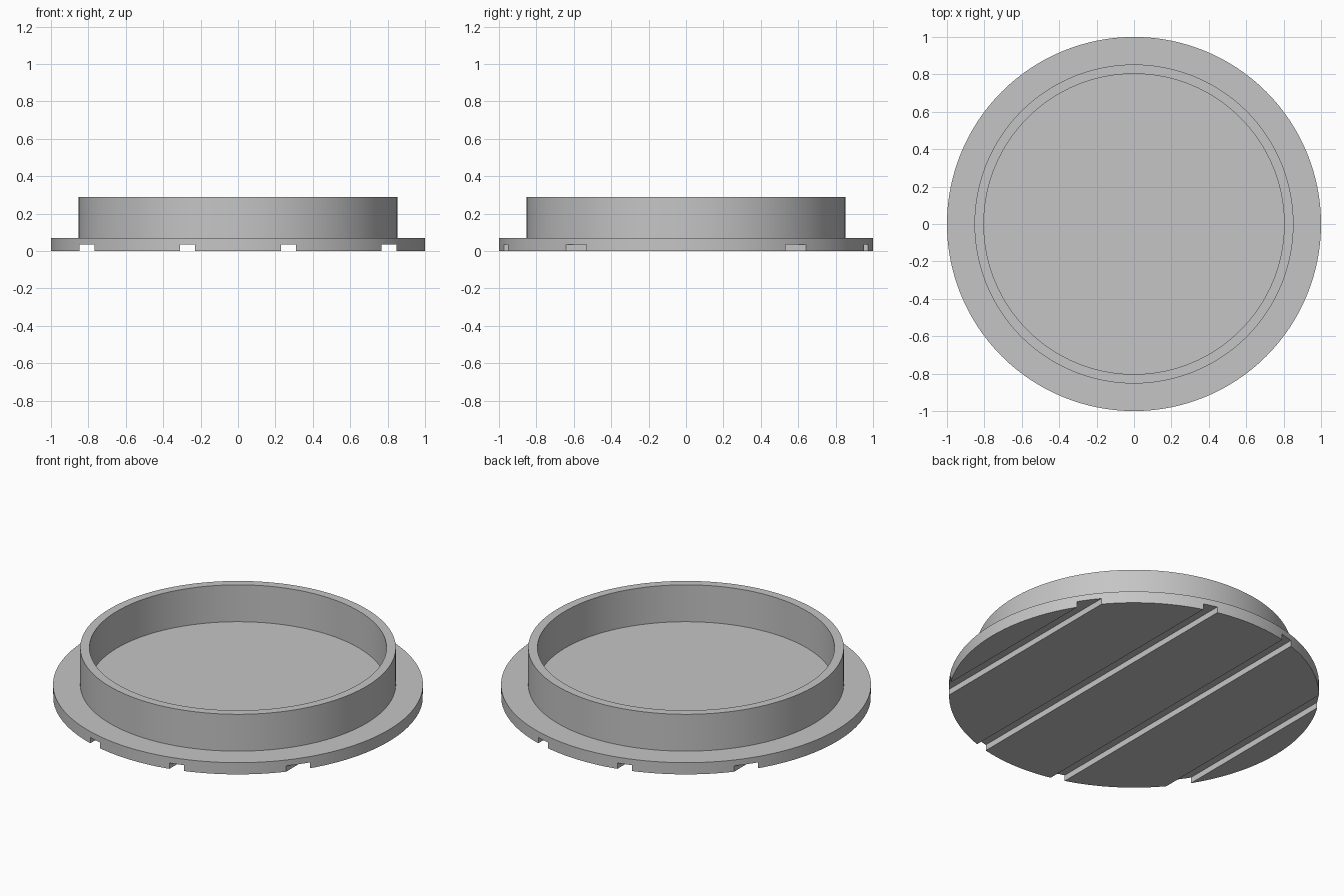
import bpy
import bmesh
import math

cube = bpy.data.objects.get("Cube")
if cube:
    bpy.data.objects.remove(cube, do_unlink=True)

SEGMENTS = 128
FLANGE_R, FLANGE_TOP = 1.0, 0.07
WALL_OUTER, WALL_INNER, WALL_TOP = 0.853, 0.803, 0.29
GROOVE_WIDTH, GROOVE_DEPTH, GROOVE_SPACING = 0.08, 0.035, 0.538

grey = bpy.data.materials.new("plain_grey")
grey.use_nodes = True
grey.diffuse_color = (0.56, 0.56, 0.56, 1)
grey.node_tree.nodes["Principled BSDF"].inputs["Base Color"].default_value = grey.diffuse_color


def add_object(name, bm):
    bmesh.ops.recalc_face_normals(bm, faces=bm.faces)
    mesh = bpy.data.meshes.new(name)
    bm.to_mesh(mesh)
    bm.free()
    mesh.materials.append(grey)
    obj = bpy.data.objects.new(name, mesh)
    bpy.context.collection.objects.link(obj)
    return obj


def lathe(name, profile):
    """Closed solid of revolution, capped flat at both profile ends."""
    bm = bmesh.new()
    rings = []
    for r, z in profile:
        angles = [2 * math.pi * i / SEGMENTS for i in range(SEGMENTS)]
        rings.append([bm.verts.new((r * math.cos(a), r * math.sin(a), z)) for a in angles])
    for low, high in zip(rings, rings[1:]):
        for i in range(SEGMENTS):
            j = (i + 1) % SEGMENTS
            bm.faces.new((low[i], low[j], high[j], high[i]))
    bm.faces.new(rings[0])
    bm.faces.new(rings[-1])
    return add_object(name, bm)


# Flanged cap: disc, raised rim wall and recessed floor
cap = lathe("flanged_cap", [
    (FLANGE_R, 0), (FLANGE_R, FLANGE_TOP),
    (WALL_OUTER, FLANGE_TOP), (WALL_OUTER, WALL_TOP),
    (WALL_INNER, WALL_TOP), (WALL_INNER, FLANGE_TOP),
])

# Four parallel grooves across the underside
bm = bmesh.new()
for k in (-1.5, -0.5, 0.5, 1.5):
    box = bmesh.ops.create_cube(bm, size=1)["verts"]
    bmesh.ops.scale(bm, vec=(GROOVE_WIDTH, 2.4, 2 * GROOVE_DEPTH), verts=box)
    bmesh.ops.translate(bm, vec=(k * GROOVE_SPACING, 0, 0), verts=box)
cutter = add_object("groove_cutter", bm)
cutter.hide_render = True

cut = cap.modifiers.new("grooves", "BOOLEAN")
cut.operation = "DIFFERENCE"
cut.solver = "EXACT"
cut.object = cutter

bpy.ops.object.select_all(action="DESELECT")
cap.select_set(True)
bpy.context.view_layer.objects.active = cap
bpy.ops.object.modifier_apply(modifier=cut.name)
bpy.data.objects.remove(cutter, do_unlink=True)
bpy.ops.object.shade_smooth_by_angle(angle=math.radians(30))
